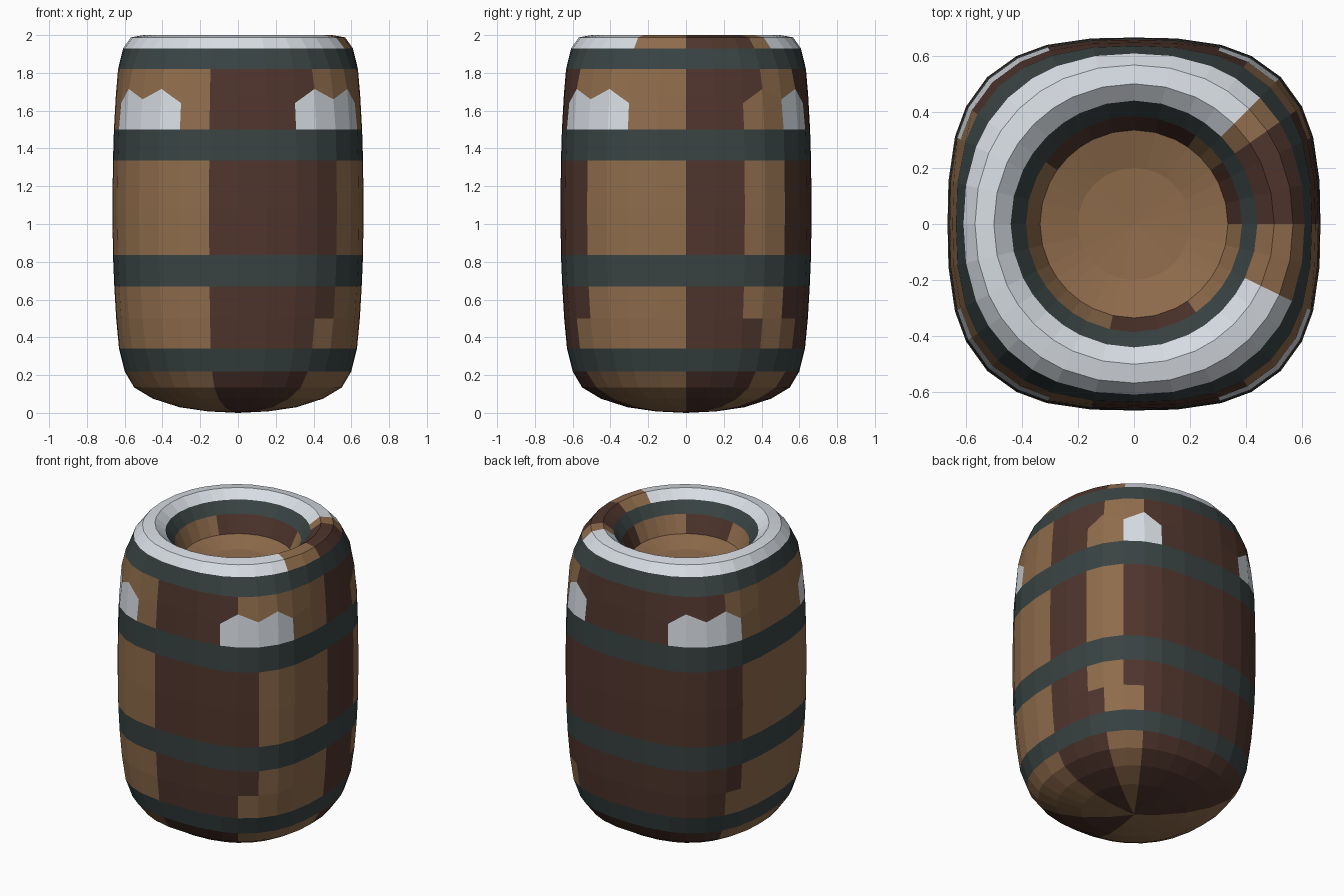
import bpy, bmesh, math

cube = bpy.data.objects.get("Cube")
if cube:
    bpy.data.objects.remove(cube, do_unlink=True)


def material(name, r, g, b):
    m = bpy.data.materials.new(name)
    m.use_nodes = True
    m.diffuse_color = (r, g, b, 1)
    bsdf = next(n for n in m.node_tree.nodes if n.type == 'BSDF_PRINCIPLED')
    bsdf.inputs["Base Color"].default_value = (r, g, b, 1)
    bsdf.inputs["Roughness"].default_value = 0.9
    return m


LIGHT, DARK, IRON, PALE = range(4)
MATS = [
    material("light wood", 0.275, 0.15, 0.072),
    material("dark wood", 0.08, 0.036, 0.026),
    material("dark iron", 0.041, 0.056, 0.056),
    material("pale frost", 0.68, 0.72, 0.77),
]

# Angles around the barrel, denser at the rounded corners
OCTANT = [0, 13, 26, 35]
QUADRANT = OCTANT + [45] + [90 - a for a in reversed(OCTANT[1:])]
ANGLES = [q * 90 + a for q in range(4) for a in QUADRANT]
COUNT = len(ANGLES)
WAVE_Z = 1.68                                # wavy row along the frost tops
WAVE = {2: -0.04, 3: 0.035, 4: -0.02, 5: 0.035, 6: -0.04}


def ring_point(r, z, n, i):
    """Point on a rounded-square ring; n sets how square it is."""
    a = math.radians(ANGLES[i])
    c, s = math.cos(a), math.sin(a)
    d = r / (abs(c) ** n + abs(s) ** n) ** (1 / n)
    if z == WAVE_Z:
        z += WAVE.get(i % 8, 0)
    return d * c, d * s, z


def loft(name, rings, rule):
    """Skin a stack of rings; rule(angle, z) gives each face its material."""
    bm = bmesh.new()
    rows = [[bm.verts.new(ring_point(*ring, i)) for i in range(COUNT)]
            for ring in rings]
    for k in range(len(rows) - 1):
        low, high = rows[k], rows[k + 1]
        z = (rings[k][1] + rings[k + 1][1]) / 2
        for i in range(COUNT):
            j = (i + 1) % COUNT
            f = bm.faces.new((low[i], low[j], high[j], high[i]))
            end = ANGLES[j] if j else 360
            f.material_index = rule((ANGLES[i] + end) / 2, z)
    bmesh.ops.remove_doubles(bm, verts=bm.verts, dist=0.0005)
    mesh = bpy.data.meshes.new(name)
    bm.to_mesh(mesh)
    bm.free()
    for m in MATS:
        mesh.materials.append(m)
    ob = bpy.data.objects.new(name, mesh)
    bpy.context.collection.objects.link(ob)
    return ob


# Colour rules
def wood(a, z):
    """Staves swap colour around the barrel, stepping near both ends."""
    if z > WAVE_Z or z < 0.5:
        borders = [35, 55, 145, 257, 305]
    else:
        borders = [26, 45, 154, 257, 315]
    return DARK if sum(a > b for b in borders) % 2 == 0 else LIGHT


def frosted_wood(a, z):
    """Frost clings to the corners just above the upper middle hoop."""
    corner = 26 < a % 90 < 64 and not a < 45
    return PALE if corner and z < WAVE_Z else wood(a, z)


def frosted_rim(a, z):
    return wood(a, z) if a < 50 or a > 330 else PALE


def iron(a, z):
    return IRON


def plain_floor(a, z):
    return LIGHT


# Outside profile rings: radius, height, squareness
base = (0.60, 0.22, 2.6)
low_hoop_top = (0.63, 0.34, 2.75)
mid_low = (0.655, 0.67, 2.9)
mid_low_top = (0.662, 0.835, 2.9)
mid_high = (0.662, 1.335, 2.9)
mid_high_top = (0.657, 1.5, 2.9)
top_hoop = (0.635, 1.82, 2.6)
top_hoop_top = (0.608, 1.93, 2.3)

# Inside profile rings
inner_hoop_top = (0.44, 1.95, 2.0)
inner_hoop = (0.385, 1.88, 2.0)
floor_edge = (0.335, 1.77, 2.0)

# Wooden body
loft("barrel_bottom",
     [(0, 0, 2), (0.16, 0.008, 2.1), (0.31, 0.03, 2.2), (0.45, 0.075, 2.3),
      (0.55, 0.135, 2.4), base], wood)
loft("lower_staves", [low_hoop_top, (0.645, 0.5, 2.85), mid_low], wood)
loft("middle_staves", [mid_low_top, (0.665, 1.08, 2.9), mid_high], wood)
loft("upper_staves", [mid_high_top, (0.647, WAVE_Z, 2.8), top_hoop],
     frosted_wood)

# Iron hoops, flush with the staves
hoops = {
    "bottom_hoop": (base, low_hoop_top),
    "lower_middle_hoop": (mid_low, mid_low_top),
    "upper_middle_hoop": (mid_high, mid_high_top),
    "top_hoop": (top_hoop, top_hoop_top),
    "inner_hoop": (inner_hoop_top, inner_hoop),
}
for name, rings in hoops.items():
    loft(name, rings, iron)

# Rounded rim, recessed wall and sunken lid
loft("rim", [top_hoop_top, (0.567, 1.988, 2.15), (0.50, 2.0, 2.05),
             inner_hoop_top], frosted_rim)
loft("recess_wall", [inner_hoop, floor_edge], wood)
loft("sunken_lid", [floor_edge, (0.2, 1.73, 2), (0, 1.72, 2)], plain_floor)
